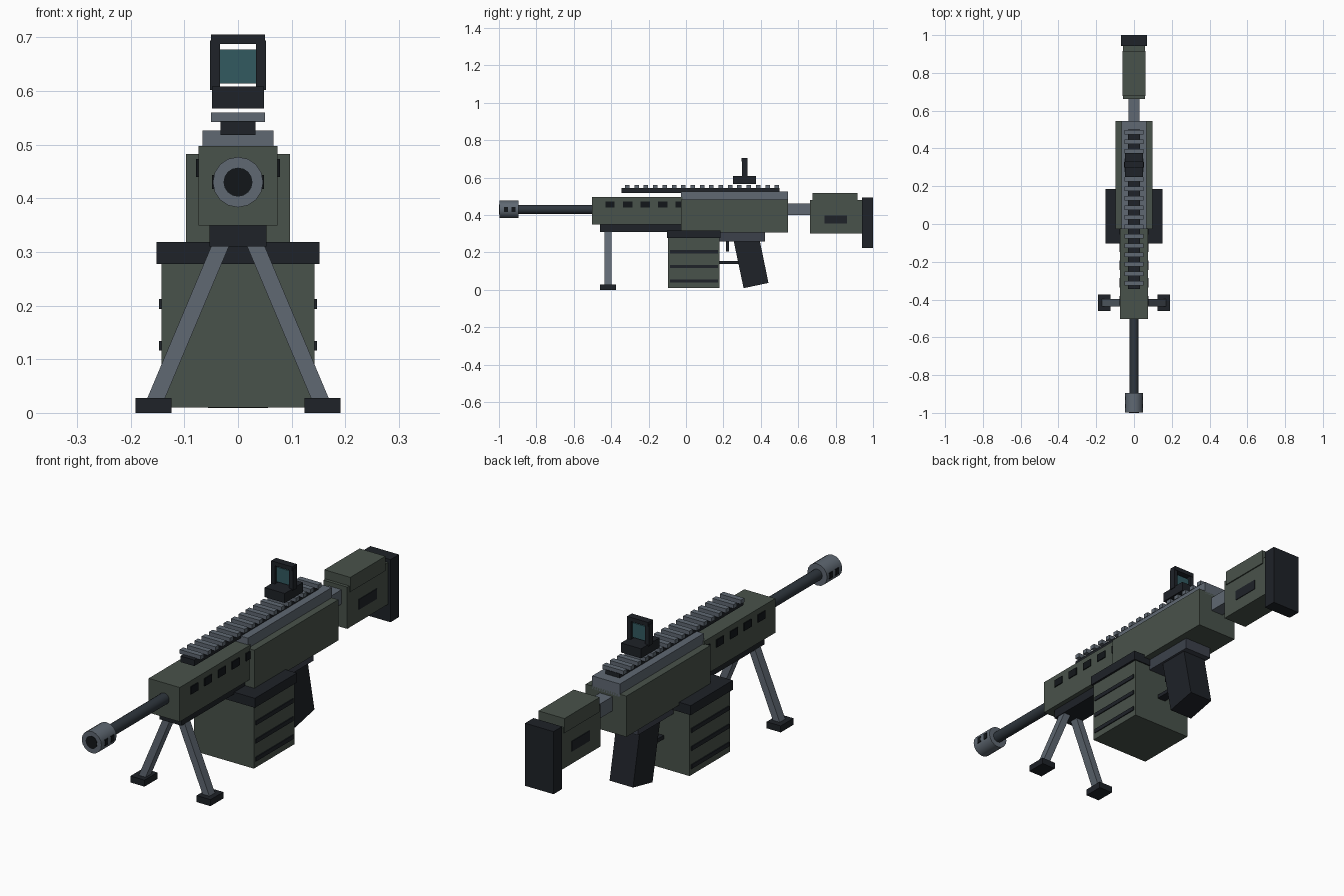
import bpy, bmesh, math
from mathutils import Vector, Matrix

if "Cube" in bpy.data.objects:
    bpy.data.objects.remove(bpy.data.objects["Cube"])


def material(name, rgb):
    m = bpy.data.materials.new(name)
    m.diffuse_color = (*rgb, 1)
    m.use_nodes = True
    m.node_tree.nodes["Principled BSDF"].inputs["Base Color"].default_value = m.diffuse_color
    return m


OLIVE = material("olive", (0.066, 0.085, 0.069))
GREY = material("grey", (0.115, 0.14, 0.17))
SLATE = material("slate", (0.045, 0.053, 0.07))
STEEL = material("steel", (0.028, 0.037, 0.047))
DARK = material("dark", (0.013, 0.016, 0.021))
BLACK = material("black", (0.006, 0.008, 0.010))
GLASS = material("glass", (0.032, 0.102, 0.118))


def finish(name, bm, mat):
    bmesh.ops.recalc_face_normals(bm, faces=bm.faces)
    me = bpy.data.meshes.new(name)
    bm.to_mesh(me)
    bm.free()
    me.materials.append(mat)
    ob = bpy.data.objects.new(name, me)
    bpy.context.collection.objects.link(ob)
    return ob


def box(name, x, y, z, mat):
    """Box from (min, max) ranges."""
    bm = bmesh.new()
    size = Matrix.Diagonal((x[1] - x[0], y[1] - y[0], z[1] - z[0], 1))
    mid = Matrix.Translation((sum(x) / 2, sum(y) / 2, sum(z) / 2))
    bmesh.ops.create_cube(bm, size=1, matrix=mid @ size)
    return finish(name, bm, mat)


def cbox(name, half, y, z, mat):
    """Box centred on x = 0."""
    return box(name, (-half, half), y, z, mat)


def tube(name, r, y, mat, z=0.43, sides=16):
    """Solid cylinder along y."""
    bm = bmesh.new()
    mx = Matrix.Translation((0, sum(y) / 2, z)) @ Matrix.Rotation(math.pi / 2, 4, 'X')
    bmesh.ops.create_cone(bm, cap_ends=True, segments=sides, radius1=r, radius2=r,
                          depth=y[1] - y[0], matrix=mx)
    ob = finish(name, bm, mat)
    bpy.context.view_layer.objects.active = ob
    ob.select_set(True)
    bpy.ops.object.shade_smooth_by_angle(angle=math.radians(35))
    ob.select_set(False)
    return ob


def prism(name, pts, vec, mat):
    """Extrude a planar outline along a vector."""
    bm = bmesh.new()
    face = bm.faces.new([bm.verts.new(p) for p in pts])
    ext = bmesh.ops.extrude_face_region(bm, geom=[face], use_keep_orig=True)
    bmesh.ops.translate(bm, vec=Vector(vec),
                        verts=[g for g in ext["geom"] if isinstance(g, bmesh.types.BMVert)])
    return finish(name, bm, mat)


# Barrel and muzzle brake
tube("barrel", 0.024, (-0.91, -0.48), STEEL)
tube("muzzle_brake", 0.047, (-0.998, -0.895), GREY)
tube("muzzle_bore", 0.027, (-1.0, -0.95), BLACK)

# Handguard and its underside rail
cbox("handguard", 0.074, (-0.503, -0.02), (0.349, 0.497), OLIVE)
cbox("handguard_underside", 0.053, (-0.46, -0.02), (0.31, 0.352), DARK)

# Receiver
cbox("receiver", 0.097, (-0.027, 0.545), (0.306, 0.482), OLIVE)
cbox("upper_receiver", 0.066, (-0.027, 0.545), (0.47, 0.526), GREY)

# Top rail with cross teeth
cbox("rail_base", 0.033, (-0.345, 0.5), (0.518, 0.544), DARK)
for i in range(17):
    y = -0.314 + i * 0.05
    cbox(f"rail_tooth_{i + 1}", 0.05, (y - 0.012, y + 0.012), (0.542, 0.56), GREY)

# Reflex sight
cbox("sight_base", 0.048, (0.25, 0.375), (0.567, 0.608), DARK)
cbox("sight_top", 0.05, (0.298, 0.33), (0.687, 0.705), DARK)
cbox("sight_glass", 0.035, (0.311, 0.317), (0.614, 0.677), GLASS)

# Shoulder stock
cbox("stock_tube", 0.03, (0.53, 0.68), (0.4, 0.462), GREY)
cbox("stock_body", 0.057, (0.663, 0.95), (0.3, 0.48), OLIVE)
cbox("cheek_rest", 0.062, (0.677, 0.917), (0.455, 0.518), OLIVE)
cbox("butt_pad", 0.068, (0.942, 1.0), (0.225, 0.495), DARK)

# Ammunition box
cbox("ammo_box", 0.143, (-0.096, 0.18), (0.01, 0.285), OLIVE)
cbox("ammo_box_lid", 0.152, (-0.102, 0.185), (0.277, 0.318), DARK)

# Trigger group and slanted grip
cbox("lower_frame", 0.066, (0.18, 0.422), (0.258, 0.31), SLATE)
cbox("trigger", 0.01, (0.215, 0.231), (0.205, 0.262), DARK)
cbox("trigger_guard", 0.02, (0.175, 0.3), (0.137, 0.153), DARK)
prism("grip", [(-0.056, 0.252, 0.275), (-0.056, 0.392, 0.275),
               (-0.056, 0.441, 0.037), (-0.056, 0.308, 0.009)], (0.112, 0, 0), DARK)

# Paired parts on both sides
for side, s in (("left", -1), ("right", 1)):
    def pair(name, x, y, z, mat):
        return box(f"{side}_{name}", sorted((s * x[0], s * x[1])), y, z, mat)

    for i, y in enumerate((-0.963, -0.922)):
        pair(f"brake_port_{i + 1}", (0.035, 0.048), (y - 0.01, y + 0.01), (0.417, 0.443), BLACK)
    for i in range(5):
        y = -0.406 + i * 0.094
        pair(f"handguard_slot_{i + 1}", (0.06, 0.078), (y - 0.025, y + 0.025), (0.44, 0.473), BLACK)
    for i, z in enumerate((0.047, 0.125, 0.203)):
        pair(f"ammo_box_rib_{i + 1}", (0.13, 0.147), (-0.086, 0.17), (z - 0.009, z + 0.009), DARK)
    pair("stock_slot", (0.05, 0.06), (0.74, 0.862), (0.354, 0.398), DARK)
    pair("sight_post", (0.034, 0.052), (0.3, 0.328), (0.602, 0.694), DARK)
    # Bipod
    prism(f"{side}_bipod_leg", [(s * 0.012, -0.436, 0.322), (s * 0.045, -0.436, 0.322),
                                (s * 0.173, -0.436, 0.018), (s * 0.14, -0.436, 0.018)],
          (0, 0.038, 0), GREY)
    pair("bipod_foot", (0.124, 0.191), (-0.46, -0.373), (0, 0.028), DARK)
